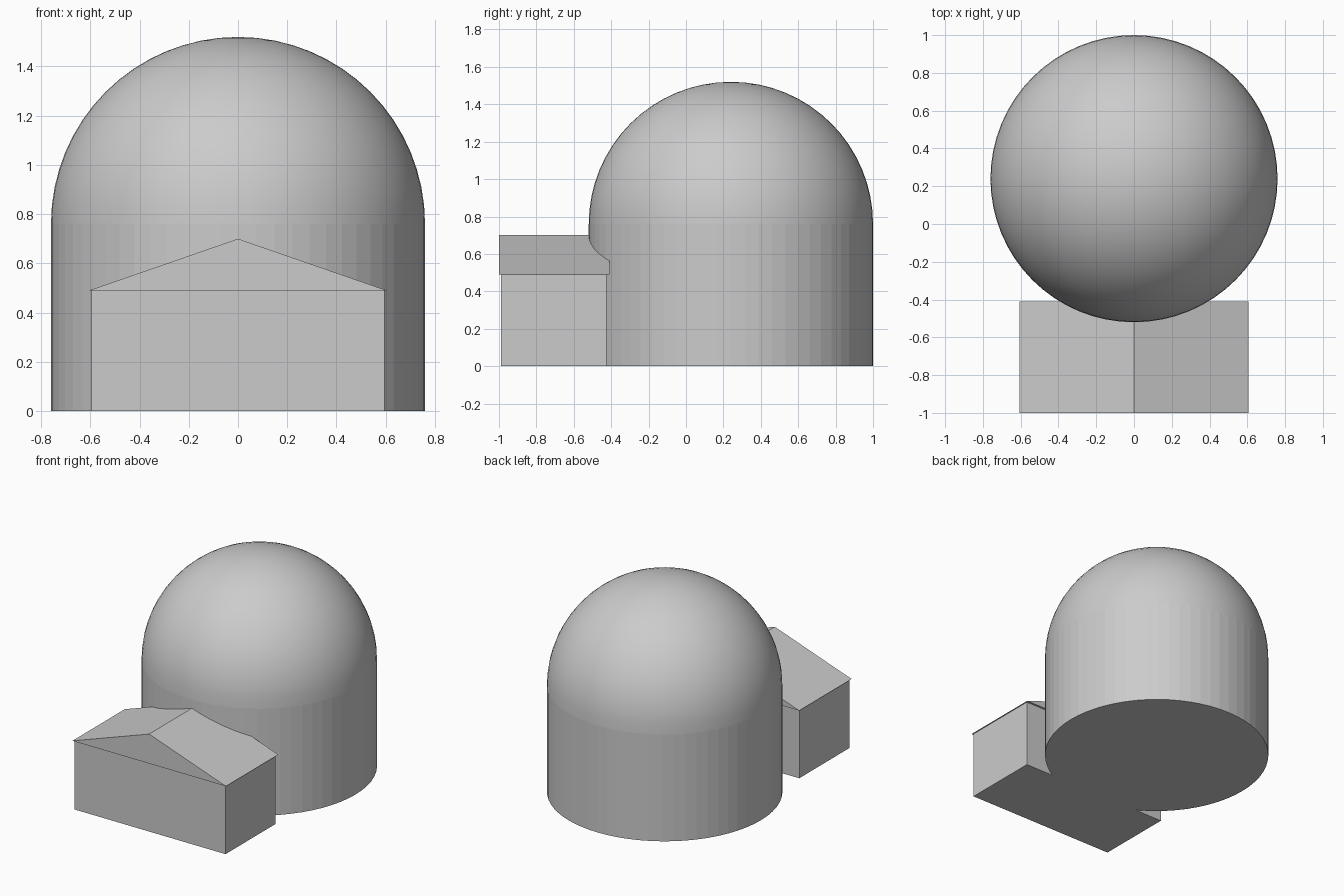
import bpy, bmesh
from mathutils import Matrix

if "Cube" in bpy.data.objects:
    bpy.data.objects.remove(bpy.data.objects["Cube"])

R, CY = 0.76, 0.24   # drum radius and centre y


def add_object(name, bm):
    bmesh.ops.recalc_face_normals(bm, faces=bm.faces)
    mesh = bpy.data.meshes.new(name)
    bm.to_mesh(mesh)
    bm.free()
    obj = bpy.data.objects.new(name, mesh)
    bpy.context.collection.objects.link(obj)
    return obj


def extrude_profile(name, profile, y0, y1):
    """Prism from an x-z profile, running from y0 to y1."""
    bm = bmesh.new()
    face = bm.faces.new([bm.verts.new((x, y0, z)) for x, z in profile])
    ext = bmesh.ops.extrude_face_region(bm, geom=[face], use_keep_orig=True)
    verts = [g for g in ext["geom"] if isinstance(g, bmesh.types.BMVert)]
    bmesh.ops.translate(bm, verts=verts, vec=(0, y1 - y0, 0))
    return add_object(name, bm)


# Cylindrical drum, flat facets
bm = bmesh.new()
bmesh.ops.create_cone(bm, cap_ends=True, segments=64, radius1=R, radius2=R,
                      depth=R, matrix=Matrix.Translation((0, CY, R / 2)))
add_object("drum", bm)

# Smooth hemispherical dome
bm = bmesh.new()
bmesh.ops.create_uvsphere(bm, u_segments=64, v_segments=32, radius=R)
bmesh.ops.delete(bm, geom=[v for v in bm.verts if v.co.z < -1e-4], context='VERTS')
bmesh.ops.translate(bm, verts=bm.verts, vec=(0, CY, R))
for f in bm.faces:
    f.smooth = True
add_object("dome", bm)

# Entrance porch walls
extrude_profile("porch_walls", [(-0.595, 0), (0.595, 0), (0.595, 0.49), (-0.595, 0.49)],
                -0.99, -0.425)

# Gabled porch roof with a slight overhang
extrude_profile("porch_roof", [(-0.605, 0.49), (0.605, 0.49), (0, 0.70)], -1.0, -0.41)
